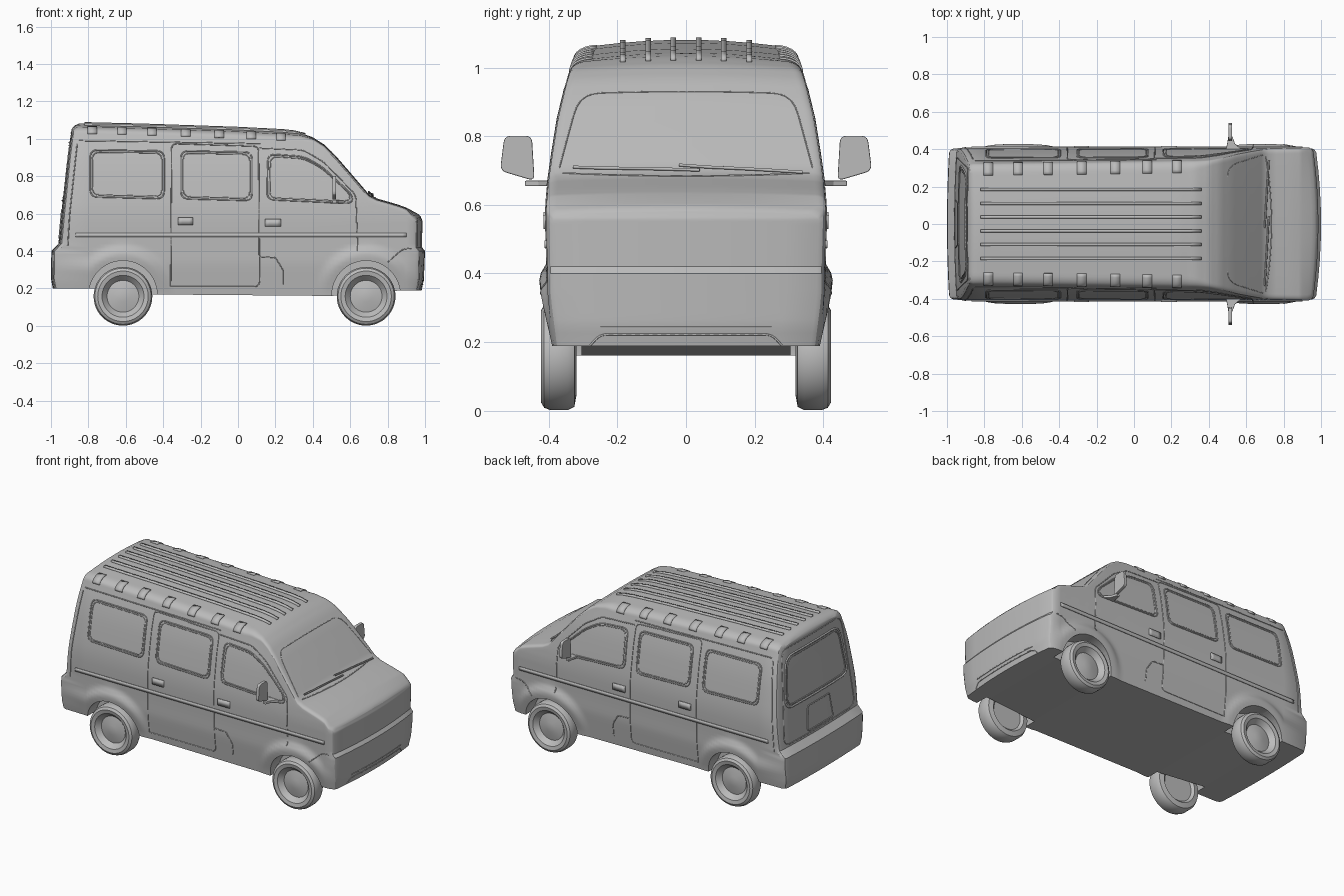
import bpy, bmesh, math

if "Cube" in bpy.data.objects:
    bpy.data.objects.remove(bpy.data.objects["Cube"])

grey = bpy.data.materials.new("plain_grey")
grey.use_nodes = True
grey.diffuse_color = (0.5, 0.5, 0.5, 1)
grey.node_tree.nodes["Principled BSDF"].inputs["Base Color"].default_value = (0.5, 0.5, 0.5, 1)

AXLES = (-0.615, 0.685)
ROOF = [(-.86, 1.082), (-.5, 1.073), (0, 1.056), (.25, 1.043), (.33, 1.033), (.4, 1.008), (.46, .97),
        (.52, .912), (.6, .82), (.66, .75), (.7, .703), (.74, .682), (.85, .65), (.95, .615), (1, .59)]
FLOOR = [(-.78, .2), (-.45, .168), (.5, .16), (.85, .188)]
WIDTH = [(.16, .382), (.3, .4), (.34, .404), (.42, .405), (.56, .409), (.6, .408), (.66, .403), (.75, .39),
         (.85, .374), (.95, .35), (1, .335), (1.05, .315), (1.1, .29)]
NOSE = [(.19, .982), (.25, .994), (.40, 1), (.42, .984), (.56, .986), (.6, .972)]
TAIL = [(.2, -.99), (.25, -1), (.4, -.998), (.44, -.96), (.6, -.945), (.9, -.912), (1.05, -.89), (1.09, -.865)]


def lin(table, x):
    """Piecewise linear lookup."""
    if x <= table[0][0]:
        return table[0][1]
    for (a, p), (b, q) in zip(table, table[1:]):
        if x <= b:
            return p + (q - p) * (x - a) / (b - a)
    return table[-1][1]


def width(x, z):
    """Half width of the body, with flares around the wheels."""
    flare = 0
    for xc in AXLES:
        t = max(0, min(1, (.27 - math.hypot(x - xc, z - .165)) / .05))
        flare = max(flare, t * t * (3 - 2 * t))
    return lin(WIDTH, z) + .025 * flare * max(.2, min(1, .2 + (z - .19) * 4))


def section(x, inset=0):
    """Half cross-section from floor centre to roof centre, as (y, z)."""
    zt, zb = lin(ROOF, x) - inset, lin(FLOOR, x)
    r = lin([(.28, .055), (.42, .025)], x)
    crown, zs = r * .3, zt - r
    rows = [zb + (.38 - zb) * i / 10 for i in range(11)] + [.4, .42, .44, .47]
    rows += [.5 + (zs - .5) * i / 10 for i in range(11)]
    side = [(width(x, z) - inset, z) for z in rows]
    pts = [(side[0][0] * f, zb) for f in (0, .25, .5, .75)] + side
    y1 = side[-1][0] - r * 1.2
    for k in range(1, 7):
        a = math.radians(15 * k)
        pts.append((y1 + r * 1.2 * math.cos(a), zs + (r - crown) * math.sin(a)))
    return pts + [(y1 * f, zt - crown * f * f) for f in (.75, .5, .25, 0)]


def top(x, y):
    return lin(section(x)[-11:][::-1], abs(y))


def nose_x(y, z):
    return lin(NOSE, z) - .028 * (y / .4) ** 2


def tail_x(y, z):
    return lin(TAIL, z) + .012 * (y / .4) ** 2


def add_grid(bm, rows, wrap=False):
    vs = [[bm.verts.new(p) for p in row] for row in rows]
    n = len(rows[0])
    for a, b in zip(vs, vs[1:]):
        for j in range(n if wrap else n - 1):
            k = (j + 1) % n
            bm.faces.new((a[j], a[k], b[k], b[j]))


def finish(name, bm, solid=0, smooth=True):
    bmesh.ops.remove_doubles(bm, verts=bm.verts, dist=1e-5)
    bmesh.ops.recalc_face_normals(bm, faces=bm.faces)
    me = bpy.data.meshes.new(name)
    bm.to_mesh(me)
    bm.free()
    ob = bpy.data.objects.new(name, me)
    bpy.context.collection.objects.link(ob)
    me.materials.append(grey)
    if solid:
        m = ob.modifiers.new("thickness", "SOLIDIFY")
        m.thickness, m.offset = solid, 0
    if smooth:
        shade(ob)
    return ob


def activate(ob):
    bpy.ops.object.select_all(action="DESELECT")
    ob.select_set(True)
    bpy.context.view_layer.objects.active = ob


def shade(ob):
    activate(ob)
    bpy.ops.object.shade_smooth_by_angle(angle=math.radians(30))


def tube(name, lines, closed=False, radius=.003):
    """Thin raised seams along lists of points."""
    cu = bpy.data.curves.new(name, "CURVE")
    cu.dimensions, cu.bevel_depth, cu.bevel_resolution = "3D", radius, 1
    for pts in lines:
        sp = cu.splines.new("POLY")
        sp.points.add(len(pts) - 1)
        for p, co in zip(sp.points, pts):
            p.co = (*co, 1)
        sp.use_cyclic_u = closed
    ob = bpy.data.objects.new(name, cu)
    bpy.context.collection.objects.link(ob)
    cu.materials.append(grey)
    activate(ob)
    bpy.ops.object.convert(target="MESH")


def rounded(pts, r, closed=True):
    """Outline with rounded corners, cut into short steps."""
    out, n = [], len(pts)
    for i, p in enumerate(pts):
        if not closed and i in (0, n - 1):
            out.append(p)
            continue
        a, b = pts[i - 1], pts[(i + 1) % n]
        ends = []
        for q in (a, b):
            d = math.dist(p, q)
            t = min(r, d * .45) / d
            ends.append((p[0] + (q[0] - p[0]) * t, p[1] + (q[1] - p[1]) * t))
        for k in range(6):
            t = k / 5
            out.append(tuple((1 - t) ** 2 * ends[0][c] + 2 * t * (1 - t) * p[c] + t * t * ends[1][c] for c in (0, 1)))
    fine = []
    for a, b in zip(out, out[1:] + (out[:1] if closed else [])):
        m = max(1, int(math.dist(a, b) / .025))
        fine += [(a[0] + (b[0] - a[0]) * k / m, a[1] + (b[1] - a[1]) * k / m) for k in range(m)]
    return fine if closed else fine + [out[-1]]


def side_seam(name, outline, r=.03, closed=False, radius=.003):
    pts = rounded(outline, r, closed)
    tube(name, [[(x, s * width(x, z), z) for x, z in pts] for s in (1, -1)], closed, radius)


def side_plate(name, x0, x1, z0, z1, solid=.008):
    bm = bmesh.new()
    n = max(2, int((x1 - x0) / .02))
    for s in (1, -1):
        add_grid(bm, [[(x, s * (width(x, z) + .002), z) for z in (z0, z1)]
                      for x in (x0 + (x1 - x0) * i / n for i in range(n + 1))])
    finish(name, bm, solid)


# Body shell: lofted sections with rounded, bowed ends
def ring(x, inset=0, place=None):
    half = section(x, inset)
    loop = half + [(-y, z) for y, z in half[-2:0:-1]]
    return [(place(y, z) if place else x, y, z) for y, z in loop]


bm = bmesh.new()
ENDS = [(0, .022), (.006, .009), (.022, 0)]
rings = [ring(-.86, i, lambda y, z, d=d: tail_x(y, z) + d) for d, i in ENDS]
rings += [ring(-.8 + 1.7 * i / 85) for i in range(86)]
rings += [ring(.97, i, lambda y, z, d=d: nose_x(y, z) - d) for d, i in ENDS[::-1]]
add_grid(bm, rings, wrap=True)
for x, place in ((-.86, tail_x), (.97, nose_x)):
    add_grid(bm, [[(place(y * k / 4, z), y * k / 4, z) for k in range(-4, 5)]
                  for y, z in section(x, .022)[4:]])
body = finish("body", bm, smooth=False)

# Wheel wells
for xc in AXLES:
    for s in (1, -1):
        bpy.ops.mesh.primitive_cylinder_add(vertices=48, radius=.183, depth=.3, location=(xc, s * .455, .165),
                                            rotation=(math.pi / 2, 0, 0))
        cutter = bpy.context.object
        cutter.hide_render = True
        m = body.modifiers.new("well", "BOOLEAN")
        m.operation, m.object, m.solver = "DIFFERENCE", cutter, "EXACT"
        activate(body)
        bpy.ops.object.modifier_apply(modifier=m.name)
        bpy.data.objects.remove(cutter)
shade(body)

# Wheels: turned tyre and dished hub
TYRE = [(0, .402), (.03, .4), (.085, .388), (.1, .405), (.112, .418), (.135, .423), (.15, .414), (.157, .395),
        (.157, .345), (.147, .326), (.115, .32), (.1, .335), (0, .335)]
for xc, place in zip(AXLES, ("rear", "front")):
    for s, hand in ((1, "left"), (-1, "right")):
        bm = bmesh.new()
        add_grid(bm, [[(xc + r * math.cos(a), s * y, .158 + r * math.sin(a))
                       for a in (math.tau * k / 48 for k in range(48))] for r, y in TYRE], wrap=True)
        finish(f"{place}_{hand}_wheel", bm)

# Side windows with double seals
WINDOWS = {"rear": [(-.79, .69), (-.79, .94), (-.395, .935), (-.395, .68)],
           "middle": [(-.305, .68), (-.305, .935), (.075, .928), (.075, .67)],
           "front": [(.155, .675), (.16, .918), (.35, .905), (.45, .85), (.61, .7), (.61, .655)]}
for name, pts in WINDOWS.items():
    cx, cz = sum(p[0] for p in pts) / len(pts), sum(p[1] for p in pts) / len(pts)
    side_seam(name + "_window_seal", pts, .04, True, .004)
    side_seam(name + "_window_inner_seal", [(cx + (x - cx) * .94, cz + (z - cz) * .91) for x, z in pts], .04, True)

# Door seams, belt trim and handles
side_seam("sliding_door_seam", [(-.36, .21), (-.355, .975), (.11, .96), (.115, .21), (-.36, .21)])
side_seam("front_door_seam", [(.115, .95), (.35, .94), (.46, .875), (.63, .7), (.64, .4)])
side_seam("roof_seam", [(-.85, .99), (.12, .975)])
side_seam("tail_corner_seam", [(-.91, .43), (-.9, .6), (-.86, .975)])
side_seam("sill_step_seam", [(.115, .37), (.2, .365), (.24, .3), (.24, .22)], .01)
side_seam("bumper_seam", [(.93, .415), (.88, .41), (.8, .34)], .02)
side_plate("belt_trim", -.87, .9, .474, .496)
side_plate("sliding_door_handle", -.32, -.24, .54, .58, .012)
side_plate("front_door_handle", .145, .23, .53, .57, .012)

# Roof ribs and gutter pads
bm = bmesh.new()
for y in (-.185, -.11, -.037, .037, .11, .185):
    add_grid(bm, [[(x, y + e, top(x, y) + .002) for e in (-.008, .008)]
                  for x in (-.82 + 1.18 * i / 20 for i in range(21))])
finish("roof_ribs", bm, .014)
bm = bmesh.new()
for x in (-.78, -.62, -.46, -.28, -.1, .07, .23):
    for s in (1, -1):
        add_grid(bm, [[(x + e, s * (y + .001), z + .001) for e in (-.025, .025)] for y, z in section(x)[-11:-4]])
finish("gutter_pads", bm, .006)


# Tail window, number plate recess and tailgate outline
def tail_seam(name, outline, r, radius=.004):
    tube(name, [[(tail_x(y, z), y, z) for y, z in rounded(outline, r)]], True, radius)


tail_seam("tail_window_seal", [(-.32, .67), (-.27, .98), (.27, .98), (.32, .67)], .07, .006)
tail_seam("tail_window_inner_seal", [(-.3, .685), (-.255, .965), (.255, .965), (.3, .685)], .06)
tail_seam("number_plate_frame", [(-.13, .47), (-.11, .62), (.11, .62), (.13, .47)], .015)
tail_seam("tailgate_seam", [(-.36, .455), (-.3, 1.03), (.3, 1.03), (.36, .455)], .06, .003)

# Front intake and bumper lines
tube("front_intake", [[(nose_x(y, z), y, z) for y, z in
                       rounded([(-.28, .19), (-.25, .222), (.25, .222), (.28, .19)], .02, False)]])
tube("bumper_line", [[(nose_x(y / 10, .243), y / 10, .243) for y in (-2.5, -1.2, 0, 1.2, 2.5)]])
# Bonnet edge and windscreen surround
tube("bonnet_seam", [[(.735 - .03 * (y / .36) ** 2, y, top(.735 - .03 * (y / .36) ** 2, y))
                      for y in (-.36 + .06 * i for i in range(13))]])
tube("windscreen_seal", [[(x, y, top(x, y)) for x, y in
                          rounded([(.69, -.37), (.5, -.31), (.5, .31), (.69, .37)], .06, False)]], radius=.002)

# Wipers
for name, ys in (("right_wiper", (-.33, .04)), ("left_wiper", (-.02, .34))):
    pts = []
    for i in range(9):
        y = ys[0] + (ys[1] - ys[0]) * i / 8
        x = .695 + .022 * i / 8
        pts.append((x + .004, y, top(x, y) + .008))
    tube(name, [pts], radius=.005)


# Door mirrors: thin upright head on a flat wedge bracket
def prism(name, outline, lo, hi, bevel):
    bm = bmesh.new()
    face = bm.faces.new([bm.verts.new(lo(p)) for p in outline])
    ext = bmesh.ops.extrude_face_region(bm, geom=[face])
    for v, p in zip([g for g in ext["geom"] if isinstance(g, bmesh.types.BMVert)], outline):
        v.co = tuple(v.co[c] + hi[c] for c in range(3))
    ob = finish(name, bm, smooth=False)
    m = ob.modifiers.new("round", "BEVEL")
    m.width, m.segments = bevel, 2


HEAD = rounded([(.442, .67), (.45, .802), (.53, .802), (.543, .7)], .02)
BRACKET = [(.385, .49), (.385, .59), (.43, .54), (.47, .525), (.47, .505)]
for s, hand in ((1, "left"), (-1, "right")):
    prism(hand + "_mirror_head", HEAD, lambda p: (.505, s * p[0], p[1]), (.02, 0, 0), .003)
    prism(hand + "_mirror_bracket", BRACKET, lambda p: (p[1], s * p[0], .655), (0, 0, .016), .003)
